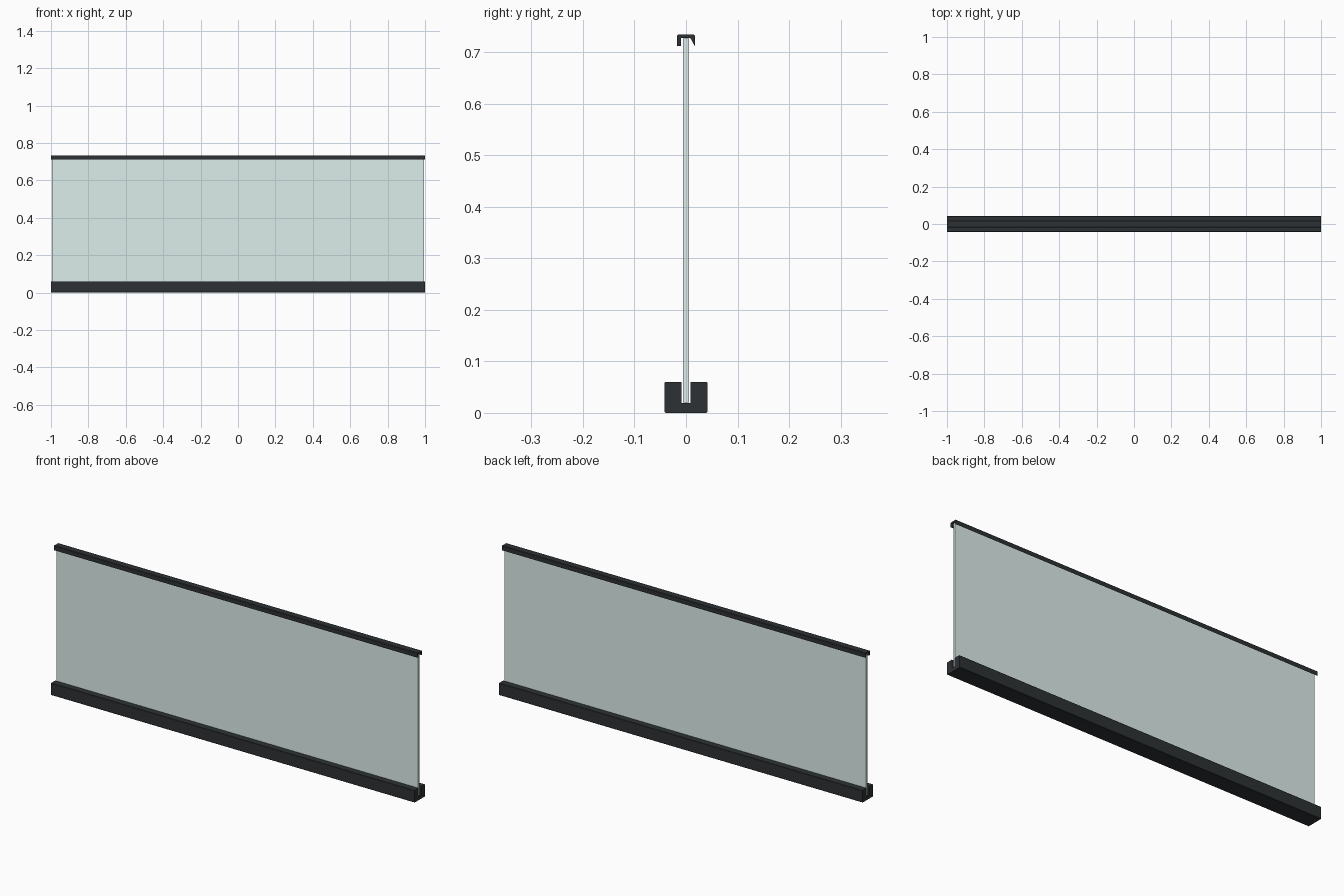
import bpy, bmesh

if "Cube" in bpy.data.objects:
    bpy.data.objects.remove(bpy.data.objects["Cube"])


def material(name, color):
    m = bpy.data.materials.new(name)
    m.diffuse_color = color
    m.use_nodes = True
    m.node_tree.nodes["Principled BSDF"].inputs["Base Color"].default_value = m.diffuse_color
    return m


DARK = material("dark_metal", (0.027, 0.031, 0.034, 1.0))
GLASS = material("glass", (0.73, 0.86, 0.83, 0.4))


def extrude_profile(name, profile, length, mat):
    """Extrude a closed (y, z) outline along x, centred on x = 0."""
    bm = bmesh.new()
    face = bm.faces.new([bm.verts.new((-length / 2, y, z)) for y, z in profile])
    ret = bmesh.ops.extrude_face_region(bm, geom=[face])
    verts = [v for v in ret["geom"] if isinstance(v, bmesh.types.BMVert)]
    bmesh.ops.translate(bm, verts=verts, vec=(length, 0, 0))
    bmesh.ops.recalc_face_normals(bm, faces=bm.faces)
    mesh = bpy.data.meshes.new(name)
    bm.to_mesh(mesh)
    bm.free()
    mesh.materials.append(mat)
    obj = bpy.data.objects.new(name, mesh)
    bpy.context.collection.objects.link(obj)
    return obj


def mirrored(half):
    """Complete a symmetric outline from its +y half."""
    return half + [(-y, z) for y, z in reversed(half)]


# Base channel: U section with slightly eased outer corners
extrude_profile("base_channel", mirrored([
    (0.009, 0.019), (0.009, 0.060), (0.040, 0.060), (0.0415, 0.0585),
    (0.0415, 0.002), (0.0395, 0.0)]), 2.0, DARK)

# Laminated glass: two panes with a thin interlayer
for name, y0, y1 in (("front_pane", -0.006, -0.001),
                     ("interlayer", -0.001, 0.001),
                     ("back_pane", 0.001, 0.006)):
    extrude_profile(name, [(y0, 0.02), (y1, 0.02), (y1, 0.726), (y0, 0.726)],
                    1.99, GLASS)

# Handrail cap: inverted U with one square lip and one tapered lip
extrude_profile("top_rail", [
    (-0.0175, 0.7115), (-0.0095, 0.7115), (-0.0095, 0.727), (0.0085, 0.727),
    (0.0175, 0.711), (0.0175, 0.732), (0.0155, 0.734), (-0.0155, 0.734),
    (-0.0175, 0.732)], 2.0, DARK)
